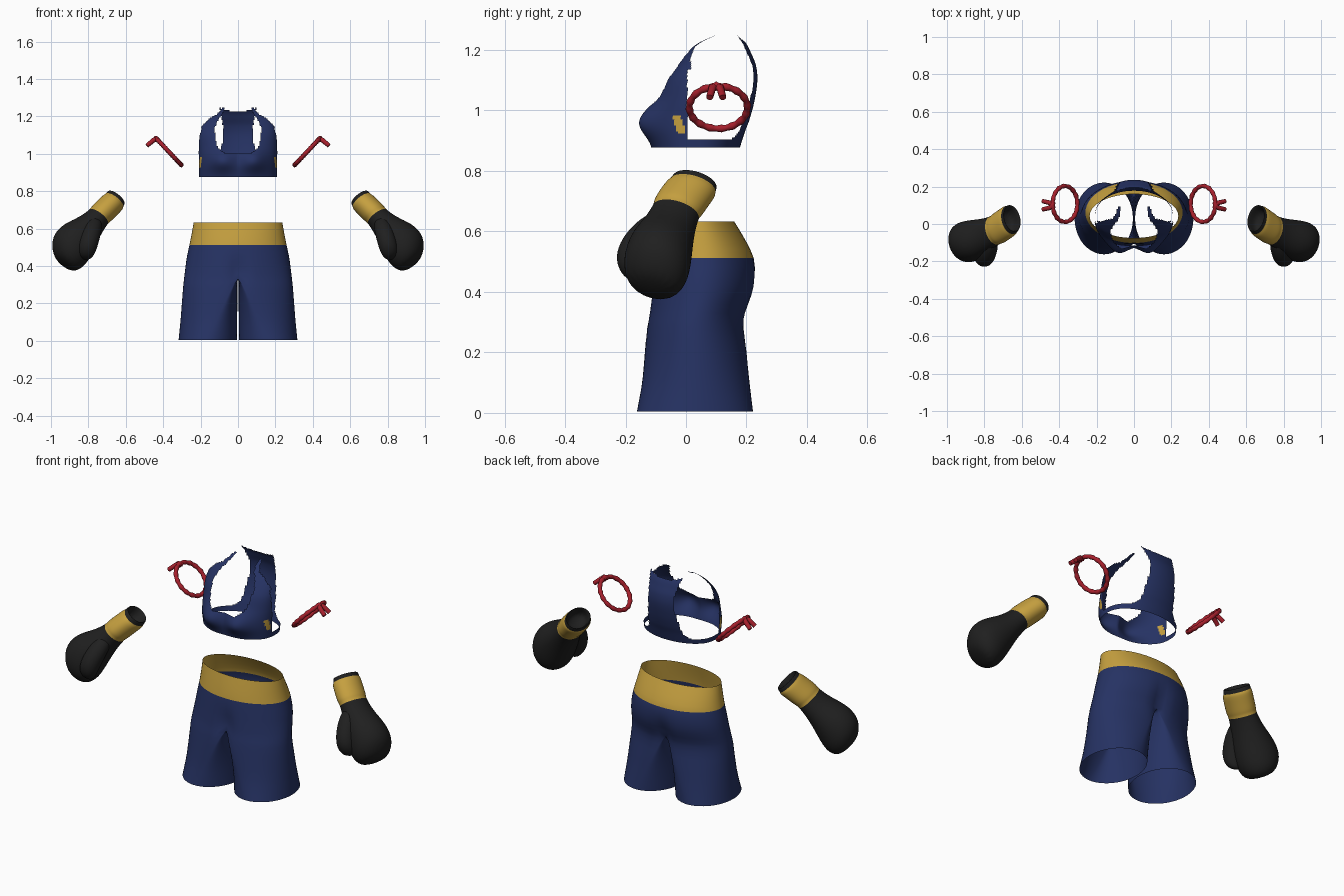
import bpy, bmesh, math
from math import sin, cos, pi, exp
from mathutils import Vector

if "Cube" in bpy.data.objects:
    bpy.data.objects.remove(bpy.data.objects["Cube"])


def material(name, rgb):
    m = bpy.data.materials.new(name)
    m.use_nodes = True
    m.diffuse_color = (*rgb, 1)
    bsdf = next(n for n in m.node_tree.nodes if n.type == 'BSDF_PRINCIPLED')
    bsdf.inputs["Base Color"].default_value = (*rgb, 1)
    bsdf.inputs["Roughness"].default_value = 0.8
    return m


NAVY = material("navy cloth", (0.019, 0.032, 0.125))
GOLD = material("gold trim", (0.56, 0.35, 0.05))
BLACK = material("black leather", (0.014, 0.014, 0.014))
RED = material("red cord", (0.38, 0.014, 0.025))


def track(z, table):
    """Smoothly interpolate rows of (height, values...)"""
    if z <= table[0][0]:
        return table[0][1:]
    for k in range(len(table) - 1):
        a, b = table[k], table[k + 1]
        if z <= b[0]:
            p, q = table[max(k - 1, 0)], table[min(k + 2, len(table) - 1)]
            h = b[0] - a[0]
            t = (z - a[0]) / h
            out = []
            for j in range(1, len(a)):
                m0 = (b[j] - p[j]) / (b[0] - p[0]) * h
                m1 = (q[j] - a[j]) / (q[0] - a[0]) * h
                out.append((2*t**3 - 3*t*t + 1) * a[j] + (t**3 - 2*t*t + t) * m0
                           + (3*t*t - 2*t**3) * b[j] + (t**3 - t*t) * m1)
            return out
    return table[-1][1:]


def finish(bm, name, mats):
    me = bpy.data.meshes.new(name)
    bm.normal_update()
    bm.to_mesh(me)
    bm.free()
    for m in mats:
        me.materials.append(m)
    for p in me.polygons:
        p.use_smooth = True
    ob = bpy.data.objects.new(name, me)
    bpy.context.collection.objects.link(ob)
    return ob


# Shorts: one half lofted from waist to hem, splitting into a leg at the crotch
SHORTS = [  # z, half width, front y, back y
    (0.0, 0.318, -0.163, 0.222), (0.1, 0.308, -0.145, 0.21), (0.2, 0.3, -0.136, 0.2),
    (0.3, 0.292, -0.128, 0.193), (0.4, 0.28, -0.116, 0.225), (0.45, 0.273, -0.11, 0.231),
    (0.51, 0.26, -0.102, 0.225), (0.57, 0.248, -0.09, 0.197), (0.632, 0.237, -0.075, 0.16)]
CROTCH, BAND, N = 0.33, 0.512, 28
levels = [0.632, 0.6, 0.57, 0.54, BAND, 0.48, 0.45, 0.42, 0.39, 0.36, CROTCH,
          0.31, 0.28, 0.24, 0.2, 0.16, 0.12, 0.08, 0.04, 0.005]
bm = bmesh.new()
prev = None
for z in levels:
    w, front, back = track(z, SHORTS)
    cy, d = (front + back) / 2, (back - front) / 2
    b = max(0, (CROTCH - z) / CROTCH) ** 0.8
    row = []
    for i in range(N + 1 if z > CROTCH else 2 * N):
        t = pi * i / N
        x = w * sin(t) if i <= N else 0
        if z < CROTCH:
            cx = (w + 0.006) / 2
            x = max(0.004, (1 - b) * x + b * (cx + (cx - 0.006) * sin(t)))
        y = cy - d * cos(t)
        dent = 0.022 * exp(-(x / 0.04) ** 2 - ((z - 0.36) / 0.08) ** 2)
        y += dent * cos(t)
        row.append(bm.verts.new((max(x, 0), y, z)))
    if prev:
        closed = len(prev) == 2 * N
        for i in range(2 * N if closed else N):
            j = (i + 1) % len(prev)
            f = bm.faces.new((prev[i], row[i], row[j], prev[j]))
            f.material_index = 1 if f.calc_center_median().z > BAND else 0
    prev = row
shorts = finish(bm, "shorts", [NAVY, GOLD])
mir = shorts.modifiers.new("mirror", 'MIRROR')
mir.merge_threshold = 0.0005

# Cropped top: torso surface trimmed to front panel, straps, racer back and band
TORSO = [  # z, half width, front y, back y, centre y
    (0.877, 0.208, -0.113, 0.178, 0.04), (0.93, 0.21, -0.12, 0.195, 0.04),
    (0.97, 0.211, -0.115, 0.21, 0.04), (1.03, 0.212, -0.1, 0.226, 0.04),
    (1.1, 0.21, -0.077, 0.236, 0.045), (1.15, 0.203, -0.04, 0.231, 0.06),
    (1.19, 0.19, -0.005, 0.215, 0.08), (1.22, 0.18, 0.03, 0.2, 0.11),
    (1.247, 0.17, 0.09, 0.178, 0.135)]
STRAP = [  # z, inner x, outer x
    (1.0, 0.07, 0.22), (1.04, 0.108, 0.22), (1.1, 0.122, 0.215), (1.15, 0.12, 0.19),
    (1.19, 0.1, 0.15), (1.21, 0.085, 0.115), (1.247, 0.07, 0.085)]
BACK = [(0.9, 0.15), (0.93, 0.11), (1.0, 0.095), (1.1, 0.08), (1.18, 0.085), (1.247, 0.1)]


def keeps(c):
    x, y, z = abs(c.x), c.y, c.z
    cy = track(z, TORSO)[3]
    if z < 0.905:
        return True
    if y > cy:
        notch = z < 1.225 + 0.3 * max(0, x - 0.03)
        return x < track(z, BACK)[0] and notch
    inner, outer = track(z, STRAP)
    if z < 1.0:
        inner = 0
    return inner < x < outer and y < 0.004 + max(0, z - 1.13) * 1.6


bm = bmesh.new()
SEG, ROWS = 144, 56
prev = None
for r in range(ROWS + 1):
    z = 0.877 + 0.37 * r / ROWS
    w, front, back, cy = track(z, TORSO)
    row = []
    for i in range(SEG):
        t = 2 * pi * i / SEG
        x, c = w * sin(t), cos(t)
        if c > 0:
            y = cy - (cy - front) * c ** 0.75
            y -= 0.05 * c ** 0.5 * exp(-((abs(x) - 0.09) / 0.07) ** 2 - ((z - 0.965) / 0.06) ** 2)
        else:
            y = cy + (back - cy) * abs(c) ** 0.9
        row.append(bm.verts.new((x, y, z)))
    if prev:
        for i in range(SEG):
            j = (i + 1) % SEG
            bm.faces.new((prev[i], prev[j], row[j], row[i]))
    prev = row
drop = []
for f in bm.faces:
    c = f.calc_center_median()
    if not keeps(c):
        drop.append(f)
    # small gold side flash
    lean = -0.022 - 0.3 * (c.z - 0.95)
    f.material_index = 1 if abs(c.y - lean) < 0.014 and 0.92 < c.z < 0.985 else 0
bmesh.ops.delete(bm, geom=drop, context='FACES')
finish(bm, "cropped_top", [NAVY, GOLD])


def loft(bm, sections, side, n=16, gold=()):
    """Skin elliptical rings (centre, radius across, radius in depth)"""
    pts = [Vector(s[0]) for s in sections]
    axis = (pts[-1] - pts[0]).normalized()
    prev = None
    for k, (c, ru, rv) in enumerate(sections):
        u = axis.cross(Vector((0, 1, 0))).normalized()
        v = u.cross(axis)
        row = []
        for i in range(n):
            a = 2 * pi * i / n
            p = pts[k] + u * ru * cos(a) + v * rv * sin(a)
            row.append(bm.verts.new((p.x * side, p.y, p.z)))
        if prev:
            for i in range(n):
                j = (i + 1) % n
                f = bm.faces.new((prev[i], prev[j], row[j], row[i]))
                f.material_index = 1 if k in gold else 0
        else:
            bm.faces.new(row[::-1])
        prev = row
    bm.faces.new(prev)


GLOVE = [
    ((0.69, 0.0, 0.715), 0.045, 0.06), ((0.655, 0.028, 0.763), 0.049, 0.066),
    ((0.648, 0.032, 0.77), 0.058, 0.078), ((0.664, 0.02, 0.746), 0.06, 0.08),
    ((0.666, 0.018, 0.743), 0.066, 0.087), ((0.70, -0.007, 0.71), 0.066, 0.087),
    ((0.733, -0.028, 0.677), 0.067, 0.086), ((0.737, -0.03, 0.672), 0.061, 0.079),
    ((0.79, -0.055, 0.615), 0.074, 0.088), ((0.85, -0.08, 0.56), 0.108, 0.108),
    ((0.892, -0.095, 0.5), 0.12, 0.116), ((0.915, -0.105, 0.45), 0.104, 0.108),
    ((0.932, -0.115, 0.405), 0.06, 0.07)]
THUMB = [
    ((0.757, -0.075, 0.66), 0.025, 0.025), ((0.768, -0.11, 0.625), 0.046, 0.046),
    ((0.785, -0.155, 0.57), 0.052, 0.055), ((0.802, -0.183, 0.51), 0.053, 0.056),
    ((0.813, -0.185, 0.465), 0.045, 0.048), ((0.82, -0.18, 0.438), 0.022, 0.025)]


def cord(name, strands, depth):
    """Rope from lists of points with slightly lumpy thickness"""
    cu = bpy.data.curves.new(name, 'CURVE')
    cu.dimensions = '3D'
    cu.bevel_depth, cu.bevel_resolution, cu.use_fill_caps = depth, 3, True
    for pts, loop in strands:
        s = cu.splines.new('POLY')
        s.points.add(len(pts) - 1)
        s.use_cyclic_u, s.use_smooth = loop, True
        for i, (sp, p) in enumerate(zip(s.points, pts)):
            sp.co = (*p, 1)
            sp.radius = 1 + 0.14 * sin(i * pi / 2)
    cu.materials.append(RED)
    ob = bpy.data.objects.new(name, cu)
    bpy.context.collection.objects.link(ob)


for side, label in ((1, "left"), (-1, "right")):
    # Boxing glove with cuff band and thumb
    bm = bmesh.new()
    loft(bm, GLOVE, side, gold=(4, 5, 6, 7))
    loft(bm, THUMB, side, 12)
    bmesh.ops.recalc_face_normals(bm, faces=bm.faces[:])
    glove = finish(bm, label + "_glove", [BLACK, GOLD])
    sub = glove.modifiers.new("smooth", 'SUBSURF')
    sub.levels = sub.render_levels = 2

    # Knotted arm cord, tilted outward, with two loose tails
    ring = []
    for i in range(64):
        a = 2 * pi * i / 64
        ring.append((side * (0.369 + 0.066 * sin(a)), 0.107 + 0.096 * cos(a), 1.01 + 0.07 * sin(a)))
    knot = (side * 0.432, 0.1, 1.078)
    tails = [([knot, (side * 0.45, 0.1 + e * 0.6, 1.074), (side * 0.487, 0.1 + e, 1.043)], False)
             for e in (-0.022, 0.022)]
    bump = [([(side * 0.43, 0.085, 1.072), (side * 0.439, 0.1, 1.083),
              (side * 0.43, 0.115, 1.072)], False)]
    cord(label + "_arm_cord", [(ring, True)] + tails + bump, 0.0115)
